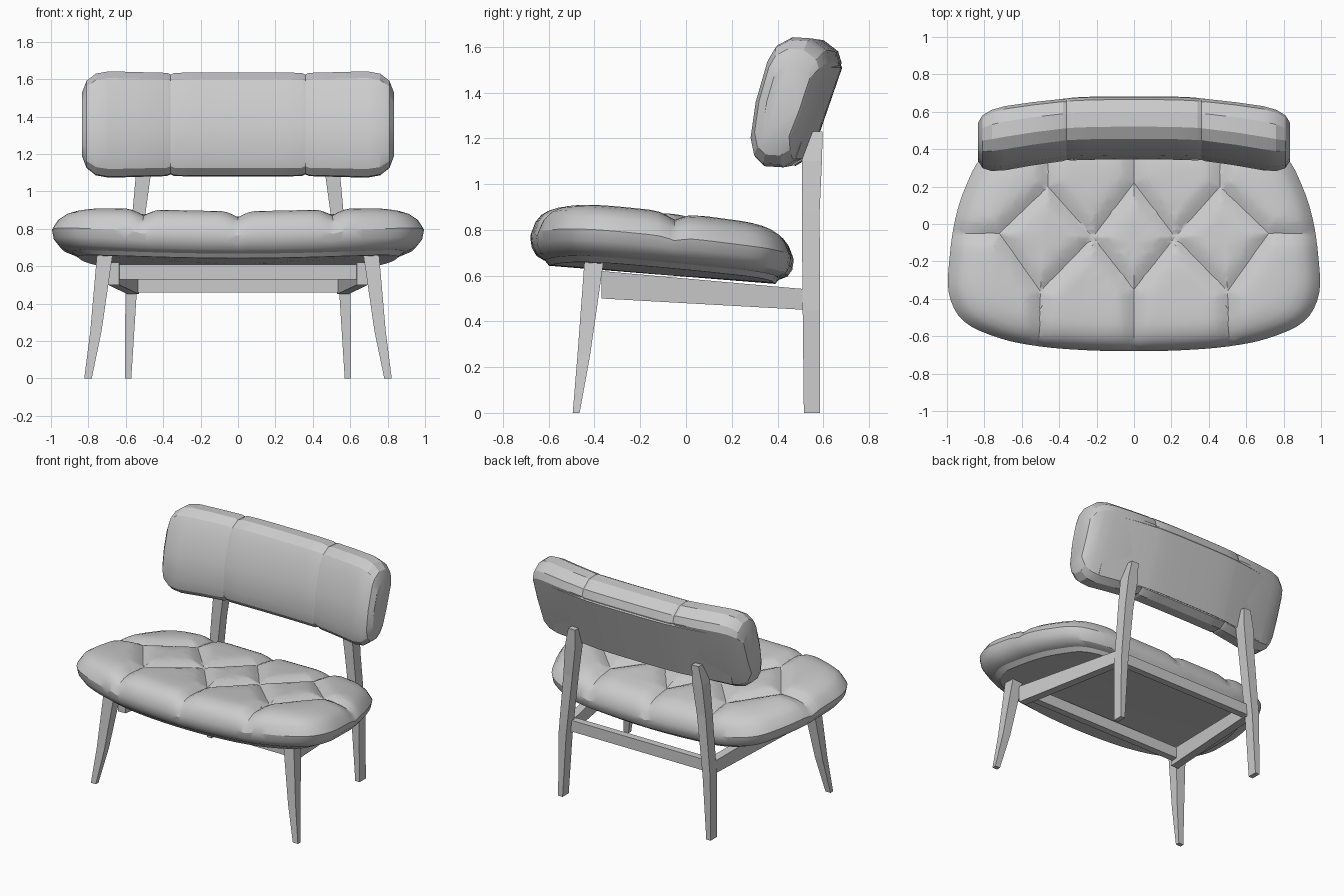
import bpy, bmesh, math
from mathutils import Vector

if "Cube" in bpy.data.objects:
    bpy.data.objects.remove(bpy.data.objects["Cube"])


def loft(name, rings, smooth=None, edit=None):
    """Skin a list of equal-length point rings and cap both ends."""
    bm = bmesh.new()
    vs = [[bm.verts.new(p) for p in ring] for ring in rings]
    n = len(vs[0])
    for a, b in zip(vs, vs[1:]):
        for i in range(n):
            j = (i + 1) % n
            bm.faces.new((a[i], a[j], b[j], b[i]))
    bm.faces.new(vs[0])
    bm.faces.new(vs[-1])
    bmesh.ops.recalc_face_normals(bm, faces=bm.faces)
    if edit:
        edit(bm)
    me = bpy.data.meshes.new(name)
    bm.to_mesh(me)
    bm.free()
    ob = bpy.data.objects.new(name, me)
    bpy.context.collection.objects.link(ob)
    if smooth:
        bpy.ops.object.select_all(action='DESELECT')
        bpy.context.view_layer.objects.active = ob
        ob.select_set(True)
        bpy.ops.object.shade_smooth_by_angle(angle=math.radians(smooth))
    return ob


def leg(name, side, stations):
    """Tapered square leg from (x, y, z, width, depth) stations."""
    loft(name, [[(side * x + sx * w / 2, y + sy * d / 2, z)
                 for sx, sy in ((-1, -1), (1, -1), (1, 1), (-1, 1))]
                for x, y, z, w, d in stations])


def closed_curve(pts, steps):
    """Catmull-Rom curve through the points."""
    out, n = [], len(pts)
    for i in range(n):
        p0, p1, p2, p3 = (Vector(pts[(i + k) % n]) for k in (-1, 0, 1, 2))
        for s in range(steps):
            t = s / steps
            out.append(0.5 * (2 * p1 + (p2 - p0) * t + (2 * p0 - 5 * p1 + 4 * p2 - p3) * t * t
                              + (3 * p1 - p0 - 3 * p2 + p3) * t ** 3))
    return out


# Seat outline, mirrored
half = [(0.25, -0.675), (0.5, -0.655), (0.72, -0.61), (0.91, -0.52), (0.99, -0.37), (0.985, -0.17),
        (0.955, 0.03), (0.9, 0.2), (0.81, 0.36), (0.64, 0.44), (0.4, 0.46)]
outline = closed_curve([(0, -0.68)] + half + [(0, 0.47)] + [(-x, y) for x, y in reversed(half)], 4)
MID = Vector((0, -0.1))

# Tufting seams: diamond pattern plus seams running to the rim
right_seams = [((0, 0.22), (0.22, -0.07)), ((0.22, -0.07), (0.46, 0.2)), ((0.46, 0.2), (0.72, -0.05)),
               ((0, -0.35), (0.22, -0.07)), ((0.22, -0.07), (0.5, -0.36)), ((0.5, -0.36), (0.72, -0.05)),
               ((0, -0.35), (0, -0.7)), ((0.5, -0.36), (0.51, -0.7)), ((0.72, -0.05), (1.0, -0.05)),
               ((0, 0.22), (0, 0.5)), ((0.46, 0.2), (0.46, 0.5))]
seams = [(Vector((m * a[0], a[1])), Vector((m * b[0], b[1])))
         for a, b in right_seams for m in (1, -1) if m == 1 or b[0] > 0]


def seam_distance(p, a, b):
    ab = b - a
    t = min(1, max(0, (p - a).dot(ab) / ab.length_squared))
    return (p - a - ab * t).length


def seat_top(p):
    return 0.885 + 0.055 * p.x ** 2 - 0.1 * (p.y + 0.4)


def seat_base(p):
    return 0.645 + 0.045 * p.x ** 2 - 0.08 * (p.y + 0.4)


def seat_ring(s, t, drop=0.0):
    ring = []
    for o in outline:
        p = MID + (o - MID) * s
        ring.append((p.x, p.y, seat_base(p) * (1 - t) + seat_top(p) * t - drop))
    return ring


def tuft(bm):
    """Cut edges along each seam, then press the seams into the top."""
    for a, b in seams:
        nrm = Vector((b.y - a.y, a.x - b.x)).normalized()
        for off in (-0.06, -0.025, 0, 0.025, 0.06):
            bm.normal_update()
            faces = []
            for f in bm.faces:
                c = f.calc_center_median()
                if f.normal.z > 0.05 and seam_distance(c.xy, a, b) < 0.1:
                    faces.append(f)
            geom = faces + list({e for f in faces for e in f.edges}) + list({v for f in faces for v in f.verts})
            co = a + nrm * off
            bmesh.ops.bisect_plane(bm, geom=geom, dist=0.004, plane_co=(co.x, co.y, 0),
                                   plane_no=(nrm.x, nrm.y, 0))
    bmesh.ops.triangulate(bm, faces=[f for f in bm.faces if f.normal.z > 0.05])
    for v in bm.verts:
        p = v.co.xy
        d = min(seam_distance(p, a, b) for a, b in seams)
        t = (v.co.z - seat_base(p)) / (seat_top(p) - seat_base(p))
        v.co.z -= 0.034 * max(0, 1 - d / 0.09) ** 1.5 * max(0, t)


# Seat cushion: domed tufted top, rounded rim, flat underside
profile = [(0.02, 1)] + [(0.1 * i, 1) for i in range(1, 7)]
profile += [(0.66, 1), (0.72, 0.99), (0.77, 0.98), (0.82, 0.95), (0.87, 0.9), (0.92, 0.82), (0.965, 0.68),
            (1, 0.45), (0.99, 0.26), (0.955, 0.1), (0.9, 0.02), (0.5, 0), (0.02, 0)]
loft("seat_cushion", [seat_ring(s, t) for s, t in profile], 30, tuft)

# Board under the cushion
loft("seat_board", [seat_ring(s, 0, d) for s, d in
                    ((0.02, -0.01), (0.9, -0.01), (0.86, 0.018), (0.02, 0.018))], 25)

# Backrest: leaning cross-section swept along a shallow curve, pinched at two seams
section = [(0.345, 1.2), (0.368, 1.36), (0.42, 1.54), (0.455, 1.6), (0.52, 1.635), (0.6, 1.63),
           (0.665, 1.58), (0.68, 1.53), (0.605, 1.3), (0.53, 1.11), (0.48, 1.08), (0.4, 1.085), (0.36, 1.125)]
half_stations = [(0.12, 0, 1), (0.24, -0.002, 1), (0.34, -0.006, 0.995), (0.36, -0.008, 0.96),
                 (0.38, -0.01, 0.995), (0.54, -0.03, 1.01), (0.69, -0.054, 1.025), (0.76, -0.066, 0.98),
                 (0.81, -0.072, 0.84), (0.835, -0.072, 0.6)]
stations = [(-x, d, s) for x, d, s in reversed(half_stations)] + [(0, 0, 1)] + half_stations
loft("backrest_cushion", [[(x, 0.51 + (y - 0.51) * s + d, 1.36 + (z - 1.36) * s) for y, z in section]
                          for x, d, s in stations], 25)

# Curved panel on the rear of the backrest
panel = [(0.53, 1.12), (0.545, 1.11), (0.683, 1.51), (0.668, 1.53)]
loft("backrest_panel", [[(x * 0.93, y + d, z) for y, z in panel] for x, d, s in stations
                        if abs(x) < 0.8], 25)

# Legs and side rails, both sides
for side, tag in ((-1, "left"), (1, "right")):
    leg("front_leg_" + tag, side, [(0.802, -0.48, 0, 0.04, 0.03), (0.76, -0.447, 0.25, 0.06, 0.055),
                                   (0.71, -0.4, 0.68, 0.085, 0.085)])
    leg("rear_leg_" + tag, side, [(0.588, 0.55, 0, 0.035, 0.07), (0.572, 0.548, 0.45, 0.06, 0.076),
                                  (0.53, 0.545, 0.88, 0.07, 0.078), (0.505, 0.55, 1.1, 0.08, 0.088),
                                  (0.49, 0.565, 1.23, 0.055, 0.065)])
    loft("side_rail_" + tag, [[(side * (x + dx), y, z) for dx, z in
                               ((-0.03, lo), (0.03, lo), (0.03, hi), (-0.03, hi))]
                              for x, y, lo, hi in ((0.665, -0.37, 0.5, 0.62), (0.56, 0.53, 0.45, 0.54))])

# Cross rails at front and back
for name, length, y, lo, hi in (("front_rail", 0.66, -0.33, 0.53, 0.61), ("rear_rail", 0.56, 0.51, 0.46, 0.54)):
    loft(name, [[(x, y - 0.025, lo), (x, y + 0.025, lo), (x, y + 0.025, hi), (x, y - 0.025, hi)]
                for x in (-length, length)])
